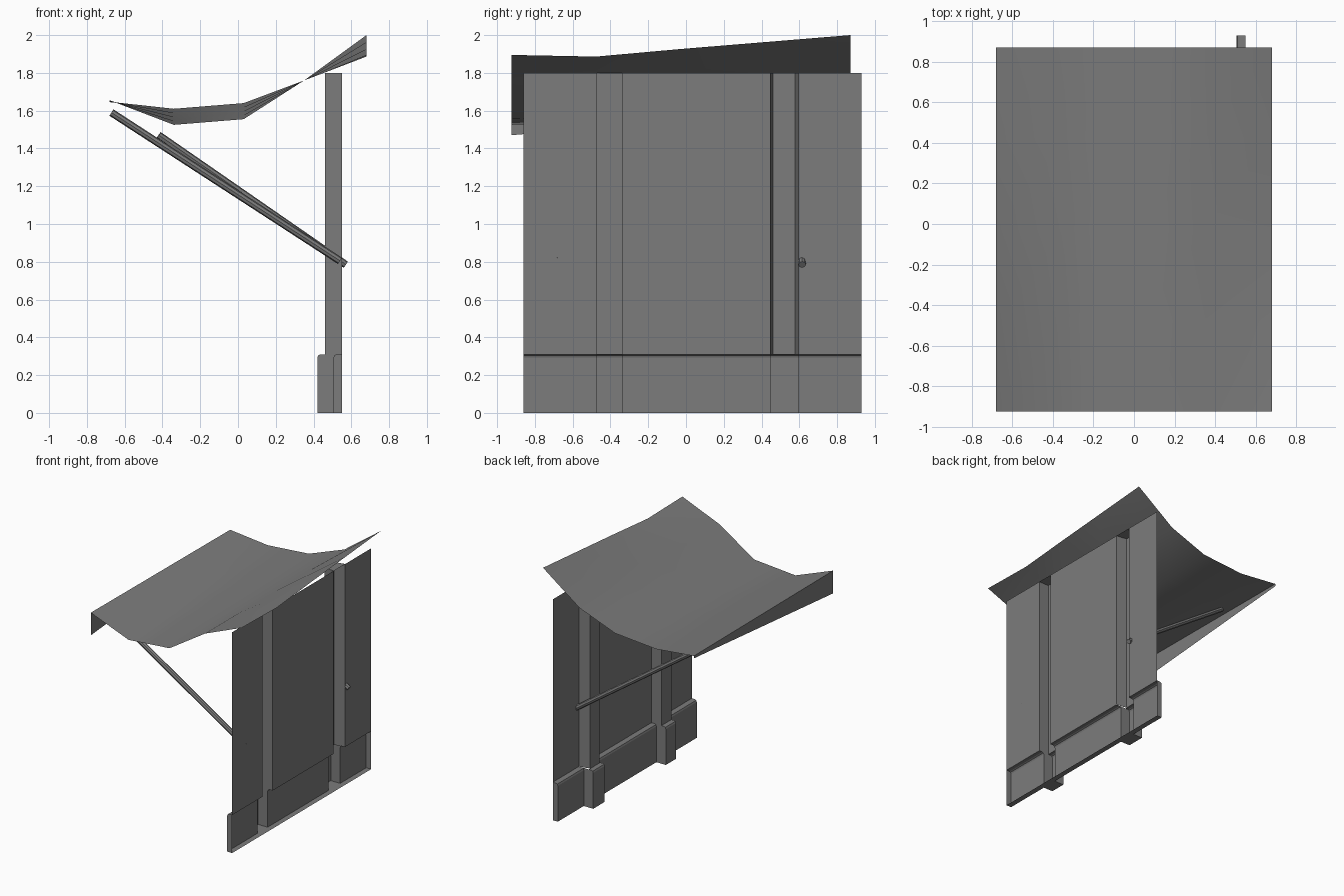
import bpy
from mathutils import Vector

cube = bpy.data.objects.get("Cube")
if cube:
    bpy.data.objects.remove(cube, do_unlink=True)

grey = bpy.data.materials.new("weathered_grey")
grey.use_nodes = True
grey.diffuse_color = (0.2, 0.2, 0.2, 1)
bsdf = grey.node_tree.nodes["Principled BSDF"]
bsdf.inputs["Base Color"].default_value = grey.diffuse_color
bsdf.inputs["Roughness"].default_value = 0.8


def make(name, polys):
    """Mesh object from a list of polygons, each a list of points."""
    verts, faces = [], []
    for poly in polys:
        faces.append(range(len(verts), len(verts) + len(poly)))
        verts += poly
    mesh = bpy.data.meshes.new(name)
    mesh.from_pydata(verts, [], [list(f) for f in faces])
    mesh.materials.append(grey)
    obj = bpy.data.objects.new(name, mesh)
    bpy.context.collection.objects.link(obj)
    return obj


def sweep(profile, y0, y1):
    """Quads that carry an (x, z) profile along y."""
    return [[(a[0], y0, a[1]), (b[0], y0, b[1]), (b[0], y1, b[1]), (a[0], y1, a[1])]
            for a, b in zip(profile, profile[1:])]


def cap(profile, y):
    return [(x, y, z) for x, z in profile]


# Wall levels and depths
WALL, PLINTH, SHAFT, FOOT = 0.55, 0.505, 0.46, 0.42
TOP, LEDGE = 1.8, 0.31
FRONT, BACK = -0.86, 0.93


def rounded_step(x):
    return [(x + 0.015, LEDGE), (x + 0.005, LEDGE - 0.005), (x, LEDGE - 0.018), (x, 0)]


plinth = [(WALL, LEDGE)] + rounded_step(PLINTH) + [(WALL, 0)]
foot = [(SHAFT, LEDGE)] + rounded_step(FOOT) + [(WALL, 0)]

# Pilasters: outer opening and inner shaft face along y
pilasters = {"front": (-0.47, -0.34, -0.47, -0.34),
             "back": (0.447, 0.595, 0.46, 0.577)}

for name, (y0, y1, i0, i1) in pilasters.items():
    shaft = sweep([(SHAFT, TOP), (SHAFT, LEDGE)], i0, i1)
    for outer, inner in ((y0, i0), (y1, i1)):
        shaft.append([(WALL, outer, LEDGE), (WALL, outer, TOP),
                      (SHAFT, inner, TOP), (SHAFT, inner, LEDGE)])
    shaft.append([(WALL, y0, TOP), (WALL, y1, TOP), (SHAFT, i1, TOP), (SHAFT, i0, TOP)])
    make(name + "_pilaster_shaft", shaft)

    base = sweep(foot, y0, y1)
    outline = foot[:-1] + plinth[:-1][::-1]
    base += [cap(outline, y0), cap(outline, y1)]
    make(name + "_pilaster_base", base)

# Wall panels with their plinths between the pilasters
edges = [FRONT, *pilasters["front"][:2], *pilasters["back"][:2], BACK]
for i, name in enumerate(("front", "middle", "back")):
    y0, y1 = edges[2 * i], edges[2 * i + 1]
    make(name + "_wall_panel", sweep([(WALL, TOP), (WALL, LEDGE)], y0, y1))
    base = sweep(plinth, y0, y1)
    base += [cap(plinth, y) for y in (y0, y1) if y in (FRONT, BACK)]
    make(name + "_plinth", base)

# Sagging, twisted canopy sheet
xs = (-0.68, -0.34, 0.03, 0.35, 0.68)
front_z = (1.655, 1.525, 1.555, 1.76, 1.895)
back_z = (1.645, 1.61, 1.64, 1.76, 2.0)
dip = (0, 0, 0, 0, 0.035)
rows = []
for j in range(5):
    t = j / 4
    y = -0.925 + 1.795 * t
    rows.append([(x, y, f + (b - f) * t - d * (1 if j == 1 else 0.6 if j == 2 else 0.3 if j == 3 else 0))
                 for x, f, b, d in zip(xs, front_z, back_z, dip)])
verts = [v for row in rows for v in row]
n = len(xs)
mesh = bpy.data.meshes.new("canopy")
mesh.from_pydata(verts, [], [(j * n + i, j * n + i + 1, j * n + n + i + 1, j * n + n + i)
                             for j in range(4) for i in range(n - 1)])
mesh.materials.append(grey)
mesh.shade_smooth()
canopy = bpy.data.objects.new("canopy", mesh)
bpy.context.collection.objects.link(canopy)

# Flap hanging from the outer edge of the canopy
corner, end = rows[0][0], rows[-1][0]
make("canopy_flap", [[corner, end, (end[0], end[1], end[2] - 0.02),
                      (corner[0], corner[1], 1.47)]])


# Slanted support poles
def pole(name, a, b, radius=0.02):
    a, b = Vector(a), Vector(b)
    bpy.ops.mesh.primitive_cylinder_add(vertices=8, radius=radius, depth=(b - a).length,
                                        location=(a + b) / 2)
    obj = bpy.context.object
    obj.name = name
    obj.rotation_euler = (b - a).to_track_quat("Z", "Y").to_euler()
    obj.data.materials.append(grey)
    bpy.ops.object.shade_smooth_by_angle()


pole("back_pole", (0.57, 0.615, 0.785), (-0.42, 0.54, 1.47))
pole("front_pole", (0.54, -0.68, 0.805), (-0.67, -0.7, 1.59))
